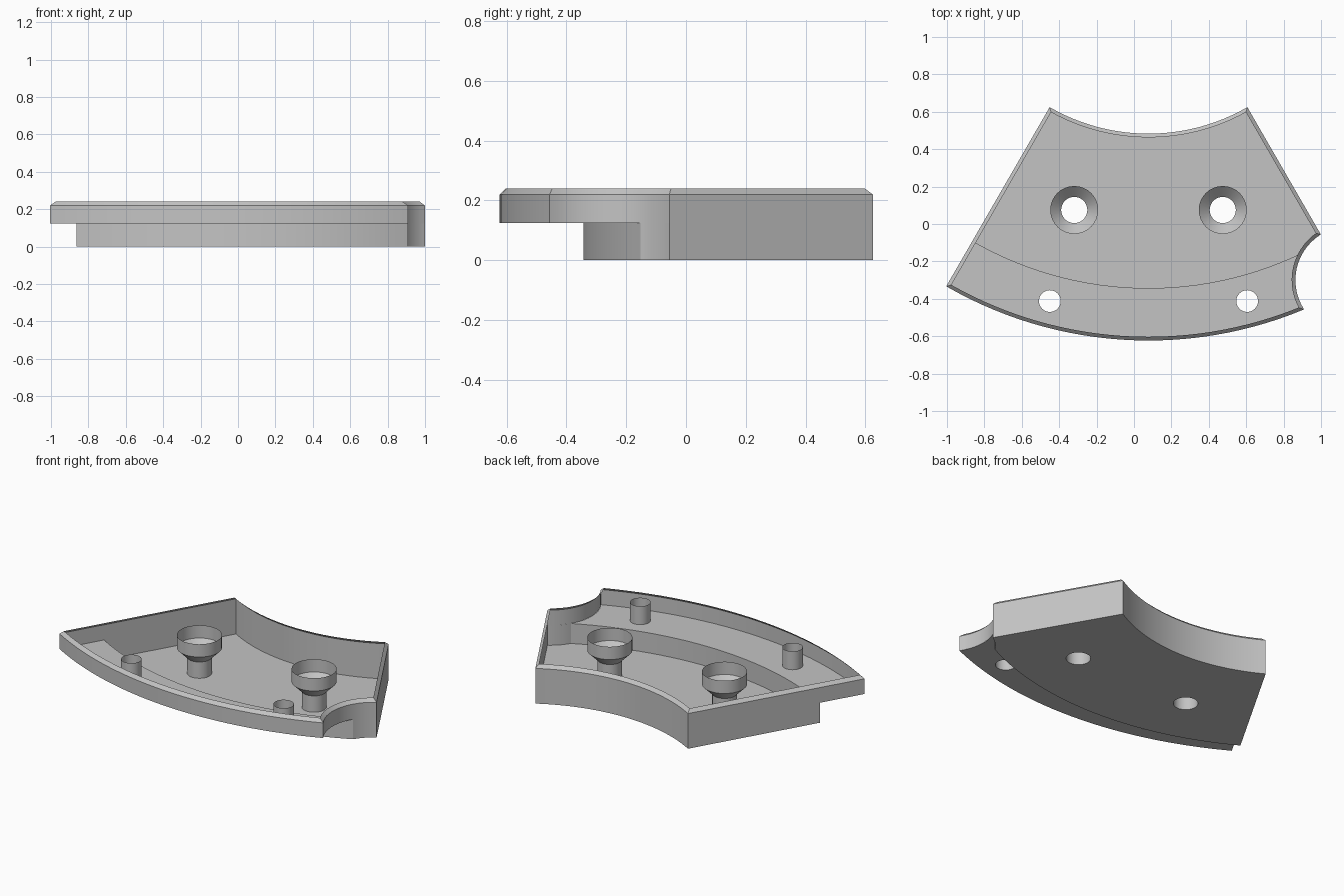
import bpy, bmesh, math
from mathutils import Vector
from mathutils.geometry import intersect_sphere_sphere_2d, intersect_line_sphere_2d

if "Cube" in bpy.data.objects:
    bpy.data.objects.remove(bpy.data.objects["Cube"])

HUB = Vector((0.0775, 1.54))          # centre shared by all the arcs
NOTCH, NOTCH_R = Vector((1.15, -0.3)), 0.287
R_IN, R_STEP, R_OUT = 1.057, 1.883, 2.163
HALF = math.radians(30)
Z_SHELF, Z_RIM, Z_TOP, CHAMFER = 0.125, 0.22, 0.24, 0.02
SCREWS = [Vector((HUB.x + s * 0.397, 0.075)) for s in (-1, 1)]
PEGS = [Vector((HUB.x + s * 0.5275, -0.412)) for s in (-1, 1)]
SCREW_R, HEAD_R, PEG_R = 0.07, 0.128, 0.058

grey = bpy.data.materials.new("plain grey")
grey.use_nodes = True
grey.diffuse_color = (0.55, 0.55, 0.55, 1)
grey.node_tree.nodes["Principled BSDF"].inputs["Base Color"].default_value = grey.diffuse_color


def arc(centre, r, a, b, n):
    """Points on an arc, angles measured from straight down."""
    return [centre + r * Vector((math.sin(t), -math.cos(t)))
            for t in (a + (b - a) * i / n for i in range(n + 1))]


def down_angle(v):
    return math.atan2(v.x, -v.y)


def outer_arc(r, d=0):
    """Arc from the left side to the notch."""
    hits = intersect_sphere_sphere_2d(HUB, r, NOTCH, NOTCH_R + d)
    end = min(hits, key=lambda p: p.x)
    return arc(HUB, r, -HALF + math.asin(d / r), down_angle(end - HUB), 28)


def notch_arc(p, q, d=0, n=14):
    a, b = down_angle(p - NOTCH), down_angle(q - NOTCH)
    return arc(NOTCH, NOTCH_R + d, a, b, n)


def outline(r_out, d=0):
    """Wedge outline, counter-clockwise, moved inward by d."""
    front = outer_arc(r_out - d, d)
    along = Vector((math.sin(HALF), -math.cos(HALF)))
    start = HUB + d * Vector((-math.cos(HALF), -math.sin(HALF)))
    hits = intersect_line_sphere_2d(start, start + 3 * along, NOTCH, NOTCH_R + d, False)
    corner = min((h for h in hits if h is not None), key=lambda p: (p - HUB).length)
    r = R_IN + d
    a = HALF - math.asin(d / r)
    return front + notch_arc(front[-1], corner, d)[1:] + arc(HUB, r, a, -a, 24)


def circle(centre, r, n=32):
    """Clockwise ring, so that lofted walls face the hole."""
    return arc(centre, r, 2 * math.pi, 0, n)[:-1]


def loft(bm, rings):
    """Walls through a list of (outline, height)."""
    loops = [[bm.verts.new((p.x, p.y, z)) for p in pts] for pts, z in rings]
    for low, high in zip(loops, loops[1:]):
        for i in range(len(low)):
            j = (i + 1) % len(low)
            bm.faces.new((low[i], low[j], high[j], high[i]))


def plate(bm, loops, z):
    """Flat downward-facing sheet; the loops after the first are holes."""
    edges = []
    for pts in loops:
        vs = [bm.verts.new((p.x, p.y, z)) for p in pts]
        edges += [bm.edges.new((vs[i - 1], vs[i])) for i in range(len(vs))]
    made = bmesh.ops.triangle_fill(bm, use_beauty=True, edges=edges, normal=(0, 0, -1))
    for f in made["geom"]:
        if isinstance(f, bmesh.types.BMFace):
            f.normal_update()
            if f.normal.z > 0:
                f.normal_flip()


def finish(bm, name):
    bmesh.ops.remove_doubles(bm, verts=bm.verts, dist=0.0001)
    mesh = bpy.data.meshes.new(name)
    bm.to_mesh(mesh)
    bm.free()
    mesh.materials.append(grey)
    ob = bpy.data.objects.new(name, mesh)
    bpy.context.collection.objects.link(ob)
    bpy.ops.object.select_all(action='DESELECT')
    ob.select_set(True)
    bpy.context.view_layer.objects.active = ob
    bpy.ops.object.shade_smooth_by_angle(angle=math.radians(25))


# Deep rear section: floor with screw holes and its walls
bm = bmesh.new()
low = outline(R_STEP)
plate(bm, [low] + [circle(c, SCREW_R) for c in SCREWS], 0)
loft(bm, [(low, 0), (low, Z_SHELF)])
finish(bm, "lower_tray")

# Raised shelf under the front edge
bm = bmesh.new()
front, step = outer_arc(R_OUT), outer_arc(R_STEP)
side = notch_arc(front[-1], step[-1])[1:-1]
plate(bm, [front + side + step[::-1]] + [circle(c, PEG_R) for c in PEGS], Z_SHELF)
finish(bm, "front_shelf")

# Upper wall with chamfered open rim
bm = bmesh.new()
full = outline(R_OUT)
loft(bm, [(full, Z_SHELF), (full, Z_RIM), (outline(R_OUT, CHAMFER), Z_TOP)])
finish(bm, "upper_wall")

# Countersunk screw sockets and small peg tubes
for side_name, screw, peg in zip(("right", "left"), SCREWS, PEGS):
    bm = bmesh.new()
    loft(bm, [(circle(screw, SCREW_R), 0), (circle(screw, SCREW_R), 0.102),
              (circle(screw, HEAD_R), 0.16), (circle(screw, HEAD_R), Z_TOP)])
    finish(bm, side_name + "_screw_socket")
    bm = bmesh.new()
    loft(bm, [(circle(peg, PEG_R), Z_SHELF), (circle(peg, PEG_R), Z_TOP)])
    finish(bm, side_name + "_peg_tube")
